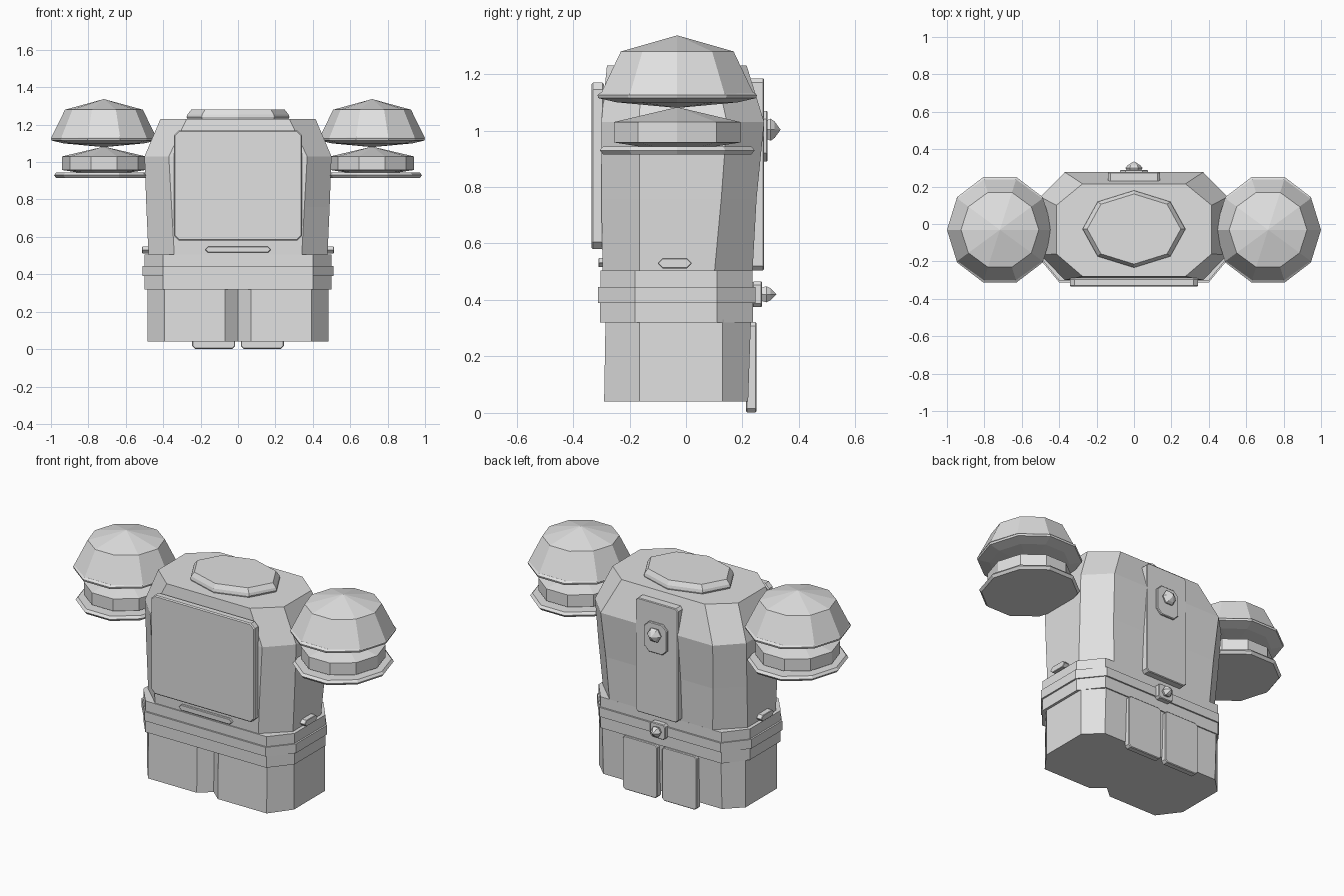
import bpy, bmesh, math
from mathutils import Matrix

cube = bpy.data.objects.get("Cube")
if cube:
    bpy.data.objects.remove(cube, do_unlink=True)

GREY = bpy.data.materials.new("light grey")
GREY.use_nodes = True
GREY.diffuse_color = (0.75, 0.75, 0.75, 1)
GREY.node_tree.nodes["Principled BSDF"].inputs["Base Color"].default_value = GREY.diffuse_color


def loft(name, rings, matrix=None, bevel=0):
    """Skin a stack of equal-length rings and cap both ends."""
    bm = bmesh.new()
    loops = [[bm.verts.new(p) for p in ring] for ring in rings]
    n = len(loops[0])
    for a, b in zip(loops, loops[1:]):
        for i in range(n):
            j = (i + 1) % n
            bm.faces.new((a[i], a[j], b[j], b[i]))
    bm.faces.new(loops[0][::-1])
    bm.faces.new(loops[-1])
    bmesh.ops.remove_doubles(bm, verts=bm.verts, dist=0.0002)
    if matrix:
        bm.transform(matrix)
    bmesh.ops.recalc_face_normals(bm, faces=bm.faces)
    mesh = bpy.data.meshes.new(name)
    bm.to_mesh(mesh)
    bm.free()
    mesh.materials.append(GREY)
    ob = bpy.data.objects.new(name, mesh)
    bpy.context.collection.objects.link(ob)
    if bevel:
        mod = ob.modifiers.new("bevel", "BEVEL")
        mod.width, mod.segments = bevel, 1
        mod.limit_method, mod.angle_limit = "ANGLE", math.radians(60)
    return ob


def body_ring(z, half, corner, front, back, side_front, side_back, notch=0):
    """Eight-sided body section, optionally with a V groove in the front."""
    right = [(half, side_front, z), (half, side_back, z), (corner, back, z)]
    left = [(-x, y, z) for x, y, z in reversed(right)]
    groove = [(-0.07, front, z), (0, front + notch, z), (0.07, front, z)] if notch else []
    return [(-corner, front, z)] + groove + [(corner, front, z)] + right + left


def lathe(name, profile, sides, matrix, scale_y=1.0):
    """Faceted turned part; profile is (radius, height)."""
    rings = []
    for r, h in profile:
        angles = [math.tau * i / sides for i in range(sides)]
        r = max(r, 0.00005)
        rings.append([(r * math.cos(a), r * scale_y * math.sin(a), h) for a in angles])
    return loft(name, rings, matrix)


def plate(name, x, z, w, h, cut, y0, y1, bevel=0.004, matrix=None):
    """Upright plate with cut corners; w and h are half sizes."""
    outline = [(-w + cut, -h), (w - cut, -h), (w, -h + cut), (w, h - cut),
               (w - cut, h), (-w + cut, h), (-w, h - cut), (-w, -h + cut)]
    rings = [[(x + px, y, z + pz) for px, pz in outline] for y in (y0, y1)]
    return loft(name, rings, matrix, bevel)


# Torso shell
loft("torso", [
    body_ring(0.49, 0.478, 0.34, -0.295, 0.235, -0.165, 0.10),
    body_ring(0.76, 0.49, 0.355, -0.30, 0.25, -0.165, 0.125),
    body_ring(1.03, 0.50, 0.37, -0.30, 0.277, -0.165, 0.145),
    body_ring(1.23, 0.415, 0.275, -0.28, 0.215, -0.16, 0.10)])

# Belt bands
for name, z0, z1, half, front, back in (
        ("belt_upper", 0.445, 0.505, 0.50, -0.302, 0.236),
        ("belt_middle", 0.39, 0.445, 0.51, -0.312, 0.246),
        ("belt_lower", 0.32, 0.39, 0.50, -0.304, 0.237)):
    loft(name, [body_ring(z, half, 0.40, front, back, -0.18, 0.11) for z in (z0, z1)])

# Lower block with front groove
loft("lower_body", [
    body_ring(0.04, 0.485, 0.392, -0.29, 0.22, -0.165, 0.13, 0.06),
    body_ring(0.33, 0.485, 0.392, -0.285, 0.23, -0.165, 0.13, 0.06)])

# Neck collar
lathe("neck_collar", [(0.265, 1.22), (0.275, 1.24), (0.27, 1.255), (0.25, 1.28)],
      8, Matrix.Translation((0, -0.027, 0)), 0.75)

# Front panel and slot
plate("front_panel", 0, 0.875, 0.342, 0.295, 0.025, -0.335, -0.29, 0.006)
plate("front_slot", 0, 0.532, 0.175, 0.016, 0.015, -0.31, -0.28)

# Back panel, bolt plates and flaps
plate("back_panel", 0, 0.845, 0.14, 0.34, 0.015, 0.225, 0.277)
plate("back_bolt_plate", 0, 0.98, 0.075, 0.09, 0.03, 0.27, 0.289)
plate("belt_bolt_plate", 0, 0.42, 0.05, 0.045, 0.012, 0.235, 0.27)
for name, y, z, r in (("back_bolt", 0.28, 1.003, 0.045), ("belt_bolt", 0.265, 0.42, 0.033)):
    to_back = Matrix.Translation((0, y, z)) @ Matrix.Rotation(math.radians(-90), 4, "X")
    lathe(name, [(r * 0.8, 0), (r, 0.02), (r * 0.75, 0.034), (0, 0.055)], 6, to_back)

for side, s in (("left", 1), ("right", -1)):
    plate(side + "_back_flap", s * 0.13, 0.162, 0.115, 0.16, 0.014, 0.212, 0.25)

    # Side vents
    to_side = Matrix.Rotation(math.radians(90 * s), 4, "Z")
    plate(side + "_side_vent", -0.04 * s, 0.53, 0.06, 0.018, 0.017, -0.512, -0.46, 0.008, to_side)

    # Shoulder domes with discs below
    place = Matrix.Translation((s * 0.717, -0.031, 0)) @ Matrix.Scale(s, 4, (1, 0, 0))
    lathe(side + "_shoulder_dome",
          [(0, 1.337), (0.208, 1.28), (0.282, 1.13), (0.25, 1.12)], 10, place, 1.01)
    lathe(side + "_shoulder_rim",
          [(0.27, 1.135), (0.283, 1.126), (0.28, 1.115), (0.215, 1.1), (0, 1.08)], 10, place, 1.05)
    lathe(side + "_shoulder_core",
          [(0, 1.083), (0.225, 1.03), (0.225, 0.958), (0.1, 0.938)], 10, place, 1.05)
    lathe(side + "_shoulder_disc",
          [(0, 0.944), (0.255, 0.944), (0.267, 0.93), (0.255, 0.915), (0, 0.915)], 10, place, 1.08)
